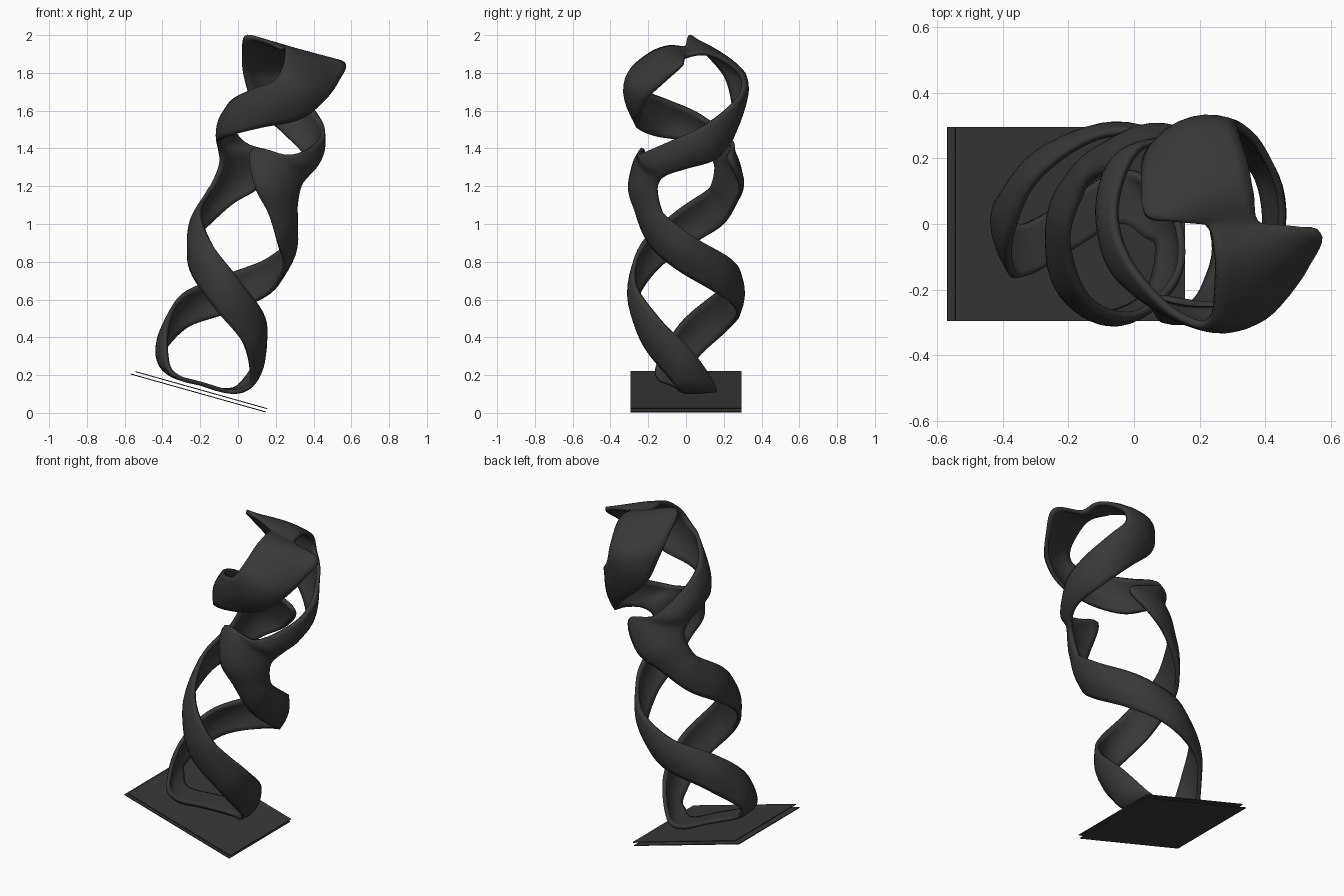
import bpy, bmesh
from math import radians, cos, sin, pi
from mathutils import Vector, Matrix

if "Cube" in bpy.data.objects:
    bpy.data.objects.remove(bpy.data.objects["Cube"])

# Everything is built along an upright axis, then leaned with this matrix
LEAN = Matrix.Translation((-0.205, 0, 0.11)) @ Matrix.Rotation(radians(15.7), 4, 'Y')

dark = bpy.data.materials.new("dark_metal")
dark.diffuse_color = (0.04, 0.04, 0.04, 1)
dark.use_nodes = True
dark.node_tree.nodes["Principled BSDF"].inputs["Base Color"].default_value = dark.diffuse_color


def add_object(name, bm):
    mesh = bpy.data.meshes.new(name)
    bmesh.ops.recalc_face_normals(bm, faces=bm.faces)
    bm.to_mesh(mesh)
    bm.free()
    ob = bpy.data.objects.new(name, mesh)
    ob.matrix_world = LEAN
    mesh.materials.append(dark)
    bpy.context.collection.objects.link(ob)
    return ob


def plate(name, u0, u1, w):
    bm = bmesh.new()
    bmesh.ops.create_cube(bm, size=1, matrix=Matrix.Translation(((u0 + u1) / 2, 0, w))
                          @ Matrix.Diagonal((u1 - u0, 0.59, 0.005, 1)))
    return add_object(name, bm)


def cyl(deg, w, r=0.278):
    return Vector((0.93 * r * cos(radians(deg)), r * sin(radians(deg)), w))


def rising(deg, w):
    # cross-section of the ribbon where it winds up clockwise
    return cyl(deg - 11, w - 0.08), cyl(deg + 11, w + 0.08)


V = lambda *p: Vector(p)

# Edge pairs along half of the ribbon, from the foot to the crown
half = [
    (V(0, -.08, .045), V(0, .08, .045)),
    (V(.15, 0, .045), V(.12, .15, .045)),
    (V(.225, -.04, .08), V(.20, .15, .10)),
    rising(-5, .22), rising(-42, .39), rising(-90, .54),
    rising(-135, .69), rising(-180, .835), rising(-212, .95),
    (cyl(-250, 1.02), cyl(-208, 1.07)),         # ribbon turns back on itself
    (cyl(-274, 1.14, .29), cyl(-213, 1.15)),
    (cyl(-290, 1.31, .24), cyl(-212, 1.21)),
    (cyl(-240, 1.34), cyl(-200, 1.27)),
    (cyl(-196, 1.45), cyl(-178, 1.31)),
    (cyl(-162, 1.53), cyl(-145, 1.35)),
    (cyl(-125, 1.62, .29), cyl(-105, 1.44, .26)),
    (cyl(-103, 1.69, .31), V(.12, -.25, 1.54)),
    (V(-.04, -.28, 1.77), V(.215, -.21, 1.67)),  # crown wing
    (V(-.05, -.18, 1.85), V(.26, -.12, 1.78)),
    (V(-.06, -.09, 1.88), V(.268, -.02, 1.88)),
    (V(-.09, 0, 1.87), V(.09, 0, 1.87)),
]
last = len(half) - 1
spin = Matrix.Rotation(radians(180), 3, 'Z')

# Other half is the same turned 180 degrees, closing the loop
loop = half + [(spin @ q, spin @ p) for p, q in reversed(half[1:-1])]
bulge = [min(1, min(i, last - i) / 3) for i in range(last + 1)]
bulge += bulge[-2:0:-1]


def catmull(a, b, c, d, t):
    return 0.5 * (2 * b + (c - a) * t + (2 * a - 5 * b + 4 * c - d) * t * t
                  + (3 * b - a - 3 * c + d) * t ** 3)


# Continuous twisted ribbon, bellied outward across its width
STEPS, ACROSS, n = 6, 8, len(loop)
BELLY = 0.024
bm = bmesh.new()
rows = []
for i in range(n):
    st = [loop[(i + k) % n] for k in (-1, 0, 1, 2)]
    for s in range(STEPS):
        t = s / STEPS
        p, q = (catmull(*[e[side] for e in st], t) for side in (0, 1))
        k = bulge[i] * (1 - t) + bulge[(i + 1) % n] * t
        row = []
        for j in range(ACROSS + 1):
            f = j / ACROSS
            v = p.lerp(q, f)
            flat = v.xy.length
            if flat > 1e-4:
                r = p.xy.length * (1 - f) + q.xy.length * f
                r += BELLY * k * sin(pi * f)
                scale = 1 + k * (r / flat - 1)
                v = Vector((v.x * scale, v.y * scale, v.z))
            row.append(bm.verts.new(v))
        rows.append(row)
for a, b in zip(rows, rows[1:] + rows[:1]):
    for j in range(ACROSS):
        bm.faces.new((a[j], a[j + 1], b[j + 1], b[j]))
ribbon = add_object("twisted_ribbon", bm)
solid = ribbon.modifiers.new("thickness", 'SOLIDIFY')
solid.thickness = 0.022
solid.offset = 0
bpy.context.view_layer.objects.active = ribbon
ribbon.select_set(True)
bpy.ops.object.shade_smooth_by_angle(angle=radians(40))

# Thin double base
plate("base_lower_sheet", -.375, .367, -.006)
plate("base_upper_sheet", -.355, .37, .013)
